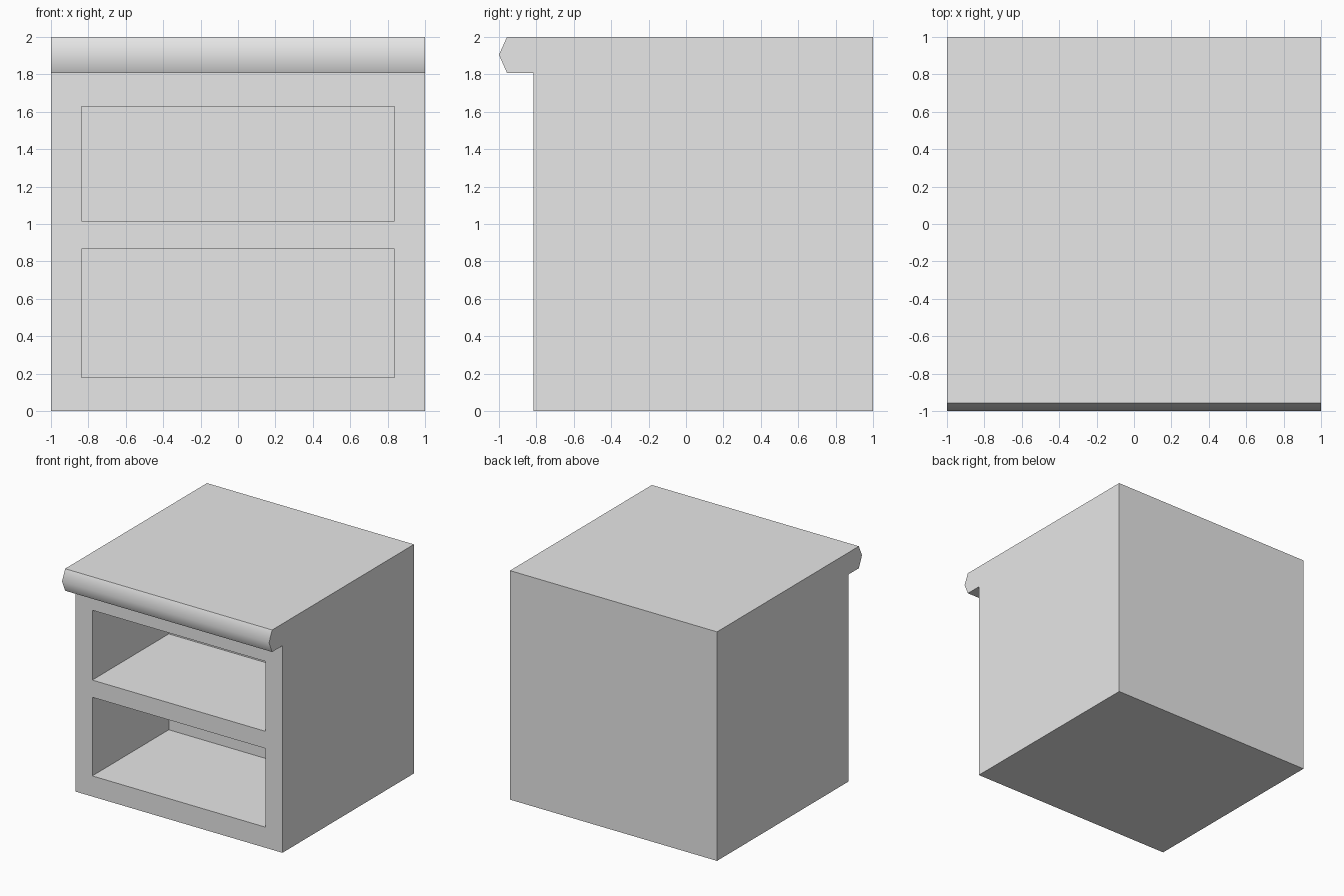
import bpy
import bmesh
from math import radians

cube = bpy.data.objects.get("Cube")
if cube:
    bpy.data.objects.remove(cube, do_unlink=True)

# Single plain material
grey = bpy.data.materials.new("light grey")
grey.use_nodes = True
colour = (0.8, 0.8, 0.8, 1.0)
grey.diffuse_color = colour
grey.node_tree.nodes["Principled BSDF"].inputs["Base Color"].default_value = colour


def extrude_profile(name, profile, half_width):
    """Sweep a side profile of (y, z) points across x."""
    bm = bmesh.new()
    face = bm.faces.new([bm.verts.new((-half_width, y, z)) for y, z in profile])
    swept = bmesh.ops.extrude_face_region(bm, geom=[face])["geom"]
    verts = [v for v in swept if isinstance(v, bmesh.types.BMVert)]
    bmesh.ops.translate(bm, verts=verts, vec=(2 * half_width, 0, 0))
    bmesh.ops.recalc_face_normals(bm, faces=bm.faces)
    mesh = bpy.data.meshes.new(name)
    bm.to_mesh(mesh)
    bm.free()
    mesh.materials.append(grey)
    obj = bpy.data.objects.new(name, mesh)
    bpy.context.collection.objects.link(obj)
    return obj


# Cabinet body with a pointed overhanging lip along the top front
FRONT, BACK = -0.815, 1.0
cabinet = extrude_profile("cabinet_body", [
    (FRONT, 0), (BACK, 0), (BACK, 2), (-0.957, 2),
    (-1, 1.905), (-0.957, 1.808), (FRONT, 1.808)], 1.0)
bpy.context.view_layer.objects.active = cabinet
cabinet.select_set(True)

# Two open shelf compartments cut into the front
SHELF_BACK = 0.24
for name, low, high in (("lower", 0.18, 0.867), ("upper", 1.017, 1.627)):
    cutter = extrude_profile(name + "_compartment_cutter", [
        (FRONT - 0.1, low), (SHELF_BACK, low),
        (SHELF_BACK, high), (FRONT - 0.1, high)], 0.837)
    cutter.hide_render = True
    cut = cabinet.modifiers.new(name + "_compartment", "BOOLEAN")
    cut.operation = "DIFFERENCE"
    cut.solver = "EXACT"
    cut.object = cutter
    bpy.ops.object.modifier_apply(modifier=cut.name)
    bpy.data.objects.remove(cutter, do_unlink=True)

# Rounded shading on the lip only; all other corners stay sharp
bpy.ops.object.shade_smooth_by_angle(angle=radians(55))
